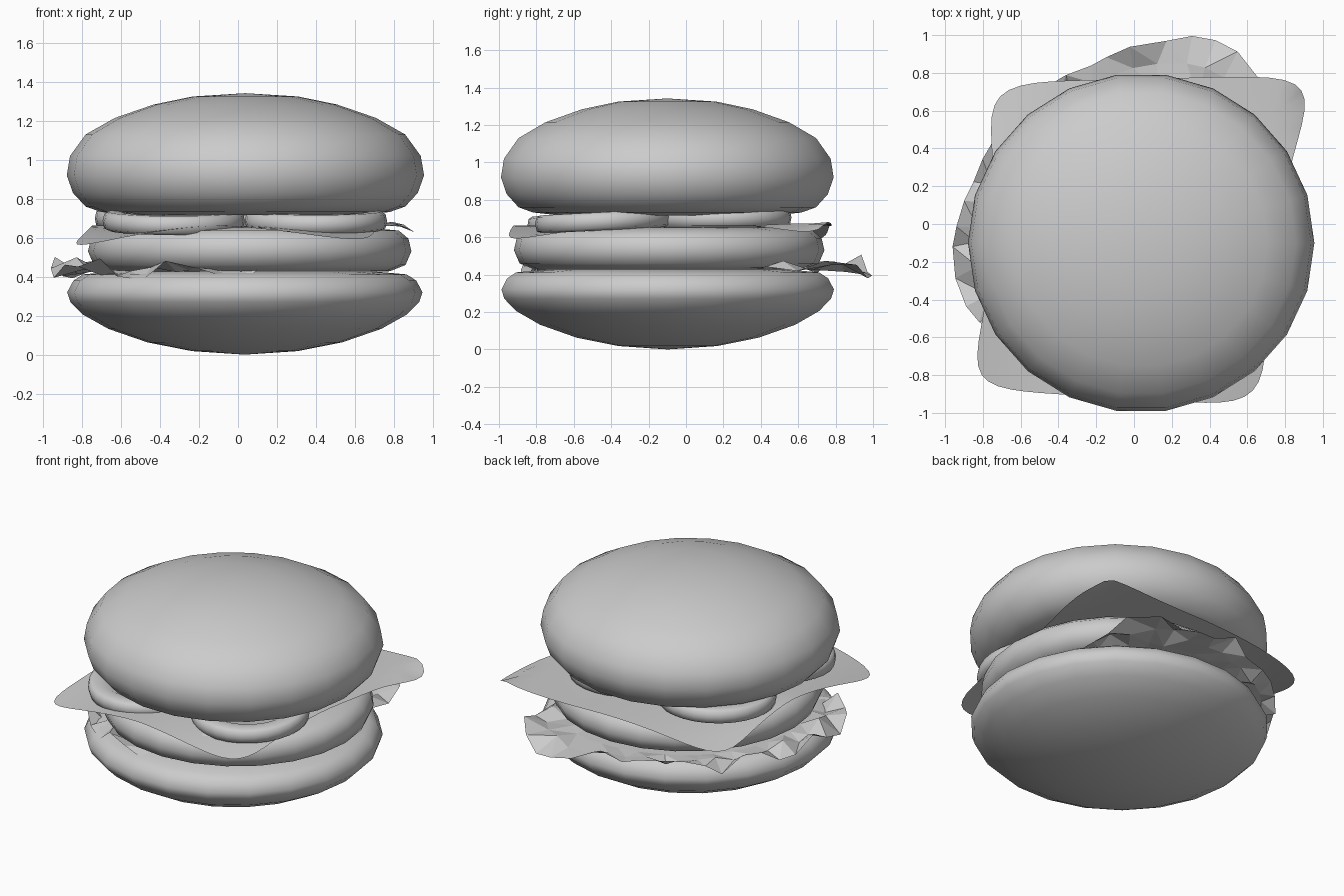
import bpy, bmesh, math, random
from mathutils import Vector

random.seed(4)
cube = bpy.data.objects.get("Cube")
if cube:
    bpy.data.objects.remove(cube)

grey = bpy.data.materials.new("plain_grey")
grey.use_nodes = True
GREY = (0.6, 0.6, 0.6, 1)
grey.diffuse_color = GREY
grey.node_tree.nodes["Principled BSDF"].inputs["Base Color"].default_value = GREY


def finish(name, bm, smooth):
    bmesh.ops.recalc_face_normals(bm, faces=bm.faces)
    mesh = bpy.data.meshes.new(name)
    bm.to_mesh(mesh)
    bm.free()
    mesh.materials.append(grey)
    ob = bpy.data.objects.new(name, mesh)
    bpy.context.collection.objects.link(ob)
    for p in mesh.polygons:
        p.use_smooth = smooth
    return ob


def lathe(name, profile, centre, steps=22, squash=1.0, tilt=(0, 0)):
    """Spin an (r, z) profile that starts and ends on the axis."""
    bm = bmesh.new()
    rings = []
    for r, z in profile:
        if r == 0:
            rings.append([bm.verts.new((0, 0, z))] * steps)
        else:
            rings.append([bm.verts.new((r * math.cos(a), r * squash * math.sin(a), z))
                          for a in (math.tau * i / steps for i in range(steps))])
    for lo, hi in zip(rings, rings[1:]):
        for i in range(steps):
            j = (i + 1) % steps
            quad = [lo[i], lo[j], hi[j], hi[i]]
            bm.faces.new(list(dict.fromkeys(quad)))
    ob = finish(name, bm, True)
    ob.location = centre
    ob.rotation_euler = (math.radians(tilt[0]), math.radians(tilt[1]), 0)
    return ob


# Buns
lathe("bottom_bun", [(0, 0), (.27, .018), (.5, .063), (.7, .132), (.83, .205), (.895, .27), (.912, .32),
                     (.88, .38), (.83, .412), (.65, .428), (0, .432)],
      (.035, -.098, 0), squash=.985)
lathe("top_bun", [(0, .715), (.6, .717), (.74, .732), (.82, .76), (.885, .83), (.917, .92), (.9, 1.02),
                  (.82, 1.13), (.67, 1.215), (.47, 1.284), (.27, 1.325), (0, 1.342)],
      (.038, -.1, 0), squash=.98)

# Patty with a rounded rim
lathe("patty", [(0, .425), (.72, .428), (.8, .46), (.83, .53), (.815, .595), (.765, .637), (.6, .652), (0, .655)],
      (.06, -.09, 0), steps=24)

# Ridged slices lying between the cheese and the top bun
slice_profile = [(0, 0), (.33, 0), (.357, .012), (.365, .05), (.357, .085), (.335, .097),
                 (.27, .097), (.24, .08), (0, .08)]
for name, place, tilt in (("front_right_slice", (-.33, -.48, .637), (4, 0)),
                          ("front_left_slice", (.4, -.44, .637), (3, 0)),
                          ("back_left_slice", (.29, .2, .65), (1, 0)),
                          ("back_right_slice", (-.37, .2, .65), (1, 0))):
    lathe(name, slice_profile, place, steps=28, tilt=tilt)

# Cheese sheet: a bilinear patch with rounded, drooping corners
corners = [Vector(c) for c in ((-.9, -.87), (.7, -.97), (1.0, .79), (-.8, .75))]
droops = (.085, .06, -.03, .07)
N = 20
bm = bmesh.new()
grid = []
for j in range(N + 1):
    row = []
    for i in range(N + 1):
        u, v = 2 * i / N - 1, 2 * j / N - 1
        # pull the square's corners inwards along a superellipse
        m = max(abs(u), abs(v))
        if m > 0:
            k = m / (abs(u) ** 7 + abs(v) ** 7) ** (1 / 7)
            u, v = u * k, v * k
        s, t = (u + 1) / 2, (v + 1) / 2
        w = ((1 - s) * (1 - t), s * (1 - t), s * t, (1 - s) * t)
        p = sum((c * f for c, f in zip(corners, w)), Vector((0, 0)))
        bow = 1 - .12 * (1 - v * v) * abs(u) ** 3
        drop = sum(d * f for d, f in zip(droops, w)) * (abs(u * v) ** 1.5) * 1.6
        # the left edge curls over sharply at the back
        curl = max(0, p.x * bow - .83) * max(0, v) * .9
        row.append(bm.verts.new((p.x * bow, p.y, .662 - drop - curl)))
    grid.append(row)
for j in range(N):
    for i in range(N):
        bm.faces.new((grid[j][i], grid[j][i + 1], grid[j + 1][i + 1], grid[j + 1][i]))
finish("cheese_sheet", bm, True)

# Crumpled lettuce leaf: ring whose reach changes with angle in degrees
reach = [(0, .7), (30, .76), (45, .98), (58, 1.07), (71, 1.06), (84, .97), (103, .87), (140, .86), (165, .88),
         (185, .96), (197, .99), (209, .99), (222, .92), (245, .91), (268, .89), (285, .74), (360, .7)]


def reach_at(a):
    for (a0, r0), (a1, r1) in zip(reach, reach[1:]):
        if a0 <= a <= a1:
            return r0 + (r1 - r0) * (a - a0) / (a1 - a0)


bm = bmesh.new()
STEPS = 44
LEVELS = 4
rings = []
for level in range(LEVELS):
    f = level / (LEVELS - 1)
    ring = []
    for i in range(STEPS):
        a = 360 * i / STEPS
        r = .6 + (reach_at(a) - .6) * f
        free = max(0, min(1, (r - .74) / .12))
        z = .432 + free * (random.uniform(-.045, .055) + .025 * (-1) ** (i // 2 + level))
        ang = math.radians(a + random.uniform(-2, 2))
        ring.append(bm.verts.new((r * math.cos(ang), r * math.sin(ang), z)))
    rings.append(ring)
for lo, hi in zip(rings, rings[1:]):
    for i in range(STEPS):
        j = (i + 1) % STEPS
        bm.faces.new((lo[i], lo[j], hi[j], hi[i]))
bmesh.ops.triangulate(bm, faces=bm.faces)
finish("lettuce_leaf", bm, False)
